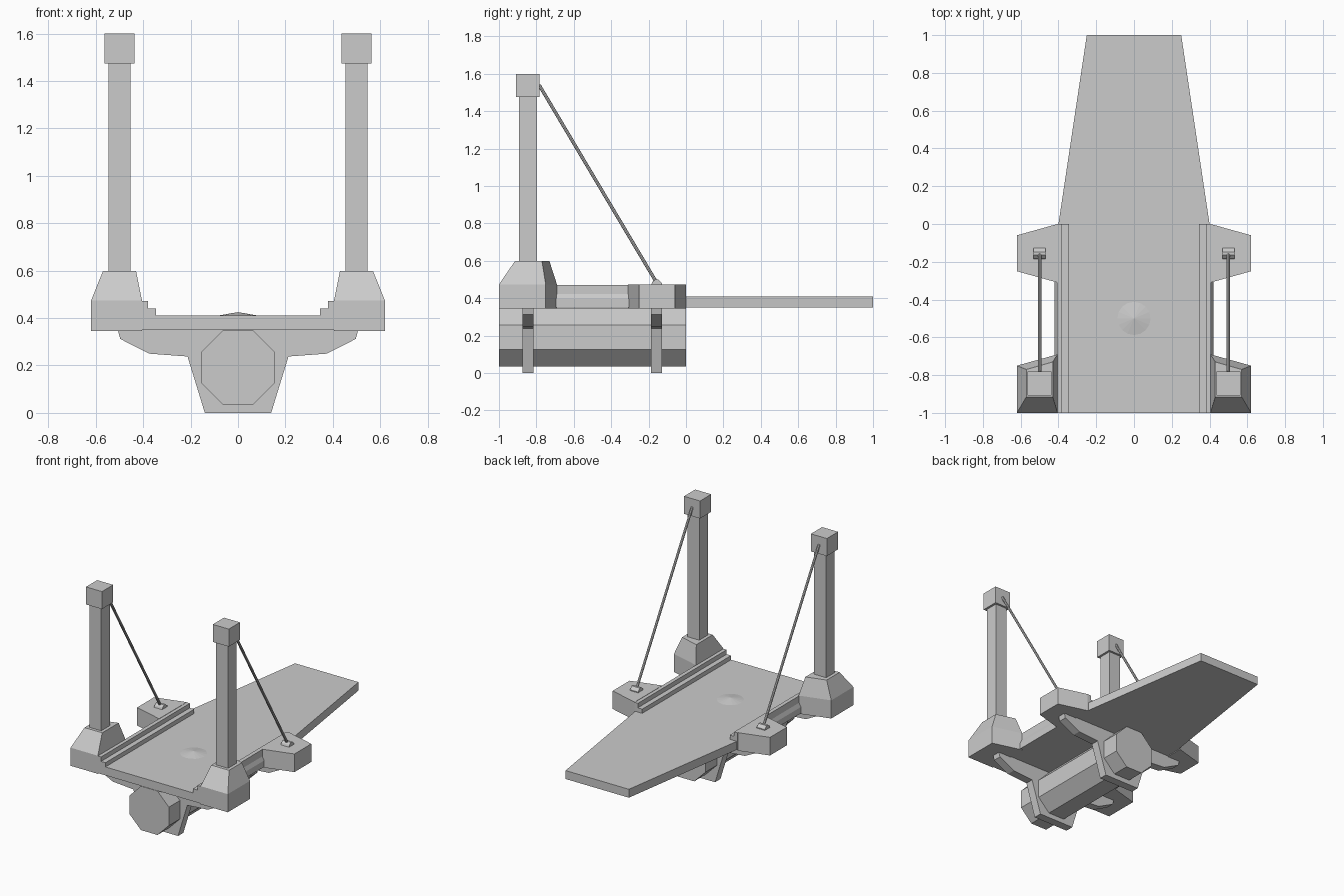
import bpy, bmesh
from mathutils import Vector

if "Cube" in bpy.data.objects:
    bpy.data.objects.remove(bpy.data.objects["Cube"])


def loft(name, *rings):
    """Closed solid through matching rings of points."""
    bm = bmesh.new()
    vs = [[bm.verts.new(p) for p in r] for r in rings]
    n = len(vs[0])
    for a, b in zip(vs, vs[1:]):
        for i in range(n):
            j = (i + 1) % n
            bm.faces.new((a[i], a[j], b[j], b[i]))
    bm.faces.new(vs[0][::-1])
    bm.faces.new(vs[-1])
    bmesh.ops.recalc_face_normals(bm, faces=bm.faces)
    me = bpy.data.meshes.new(name)
    bm.to_mesh(me)
    bm.free()
    ob = bpy.data.objects.new(name, me)
    bpy.context.collection.objects.link(ob)
    return ob


def along_y(name, prof, y0, y1):
    return loft(name, [(x, y0, z) for x, z in prof], [(x, y1, z) for x, z in prof])


def plan(name, pts, z0, z1):
    return loft(name, [(x, y, z0) for x, y in pts], [(x, y, z1) for x, y in pts])


def box(name, x0, x1, y0, y1, z0, z1):
    return plan(name, [(x0, y0), (x1, y0), (x1, y1), (x0, y1)], z0, z1)


def mirrored(ob):
    """Mirror a right-hand part across the centre line."""
    ob.modifiers.new("Mirror", 'MIRROR').use_clip = False
    return ob


# Deck with tapering ramp
plan("deck", [(-.40, -1), (.40, -1), (.40, 0), (.25, 1), (-.25, 1), (-.40, 0)], .35, .41)

# Shallow cone on the deck
bpy.ops.mesh.primitive_cone_add(vertices=16, radius1=.088, radius2=0, depth=.015,
                                location=(0, -.5, .4175))
bpy.context.object.name = "deck_hub"

# Stepped side rails and their outer mouldings
mirrored(along_y("side_rail", [(.345, .40), (.345, .44), (.38, .44), (.38, .472),
                               (.408, .472), (.408, .35), (.39, .35), (.39, .40)], -1, 0))
mirrored(along_y("rail_moulding", [(.40, .35), (.42, .35), (.42, .395), (.405, .43),
                                   (.40, .43)], -.70, -.30))

# Cable platforms
mirrored(plan("cable_platform", [(.405, 0), (.405, -.31), (.62, -.25), (.62, -.06)],
              .345, .474))

# Tower bases with sloped upper part
foot = [(.405, -1), (.62, -1), (.62, -.75), (.405, -.69)]
neck = [(.43, -.915), (.57, -.915), (.57, -.77), (.43, -.73)]
mirrored(loft("tower_base", [(x, y, .345) for x, y in foot],
              [(x, y, .474) for x, y in foot], [(x, y, .598) for x, y in neck]))

# Towers and caps
mirrored(box("tower", .453, .547, -.893, -.797, .59, 1.48))
mirrored(box("tower_cap", .437, .563, -.908, -.782, 1.475, 1.6))

# Cable anchors
anchor = [(-.187, .47), (-.18, .487), (-.165, .5), (-.148, .5), (-.128, .48), (-.128, .47)]
mirrored(loft("cable_anchor", [(.468, y, z) for y, z in anchor],
              [(.532, y, z) for y, z in anchor]))

# Cables
a, b = Vector((.5, -.785, 1.54)), Vector((.5, -.158, .485))
d = b - a
bpy.ops.mesh.primitive_cylinder_add(vertices=8, radius=.009, depth=d.length,
                                    location=(a + b) / 2,
                                    rotation=d.to_track_quat('Z', 'Y').to_euler())
cable = bpy.context.object
cable.name = "cable"
bpy.ops.object.transform_apply(location=True, rotation=True, scale=True)
mirrored(cable)

# Octagonal keel under the deck
oct_half = [(.065, .035), (.155, .125), (.155, .257), (.065, .348)]
along_y("keel", oct_half + [(-x, z) for x, z in oct_half[::-1]], -1, 0)

# Support frames around the keel
half = [(.14, 0), (.213, .238), (.375, .25), (.497, .312), (.507, .35)]
for name, y in (("front_frame", -.845), ("rear_frame", -.158)):
    along_y(name, half + [(-x, z) for x, z in half[::-1]], y - .03, y + .03)
